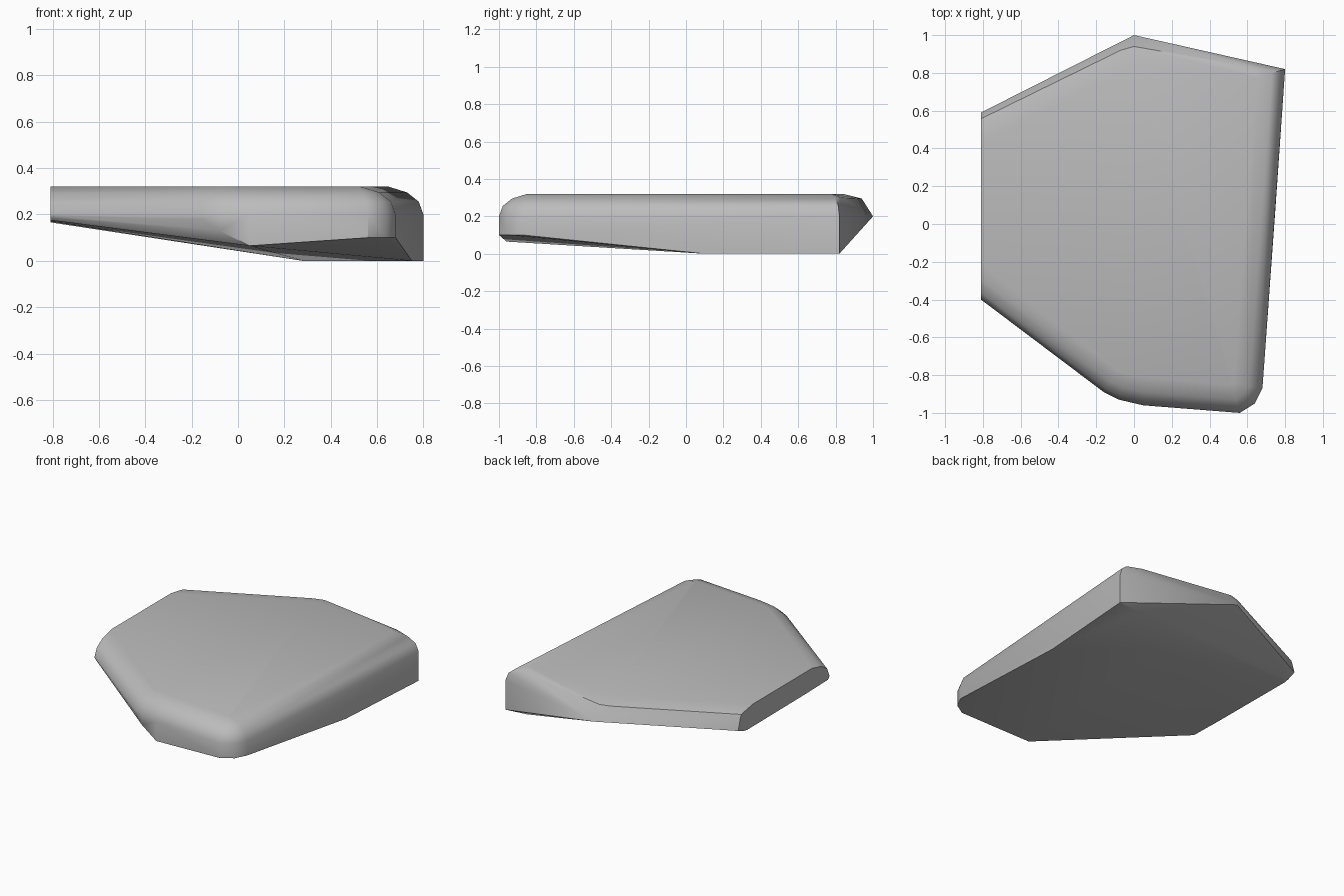
import bpy, bmesh, math
from mathutils import Vector

cube = bpy.data.objects.get("Cube")
if cube:
    bpy.data.objects.remove(cube, do_unlink=True)

stone = bpy.data.materials.new("grey stone")
stone.use_nodes = True
grey = (0.5, 0.5, 0.5, 1)
stone.diffuse_color = grey
stone.node_tree.nodes["Principled BSDF"].inputs["Base Color"].default_value = grey

# rounded shoulder: distance inwards and height
SHOULDER = [(0, .2), (.02, .255), (.07, .295), (.15, .32)]

# rim corners: x, y, height of lower edge, inward direction
RIM = [
    (.8, .82, 0, (-1, -.3)),
    (.68, -.87, .1, (-1, .2)),
    (.64, -.95, .1, (-.8, .8)),
    (.56, -1, .1, (-.3, 1)),
    (.05, -.96, .065, (.1, 1)),
    (-.08, -.93, .13, (.3, .9)),
    (-.16, -.89, .18, (.5, .8)),
    (-1, -.257, .2, (.6, .8)),
]

# chamfered back edge
BACK = [
    (0, 1, .2), (0, .94, .295), (-.07, .92, .295), (0, .84, .32),
    (.63, .83, .3), (-1, .494, .195), (-1, .464, .297), (-1, .33, .32),
]

# level patch of the underside, which the slab rests on
FOOT = [(.75, .1, 0), (.28, .5, 0), (.65, .8, 0)]

points = list(BACK + FOOT)
for x, y, low, (dx, dy) in RIM:
    points.append((x, y, low))
    points += [(x + dx * d, y + dy * d, z) for d, z in SHOULDER]

# wrap the slab around its points
bm = bmesh.new()
for p in points:
    bm.verts.new(p)
hull = bmesh.ops.convex_hull(bm, input=bm.verts)
loose = [v for v in bm.verts if not v.link_faces]
bmesh.ops.delete(bm, geom=loose, context='VERTS')

# straight broken end
cut = bmesh.ops.bisect_plane(
    bm, geom=bm.verts[:] + bm.edges[:] + bm.faces[:],
    plane_co=(-.81, 0, 0), plane_no=(-1, 0, 0), clear_outer=True)
rim = [e for e in cut["geom_cut"] if isinstance(e, bmesh.types.BMEdge)]
bmesh.ops.contextual_create(bm, geom=rim)
bmesh.ops.dissolve_limit(bm, angle_limit=math.radians(1),
                         verts=bm.verts[:], edges=bm.edges[:])
bmesh.ops.recalc_face_normals(bm, faces=bm.faces[:])

mesh = bpy.data.meshes.new("stone_slab")
bm.to_mesh(mesh)
bm.free()
mesh.materials.append(stone)
slab = bpy.data.objects.new("stone_slab", mesh)
bpy.context.collection.objects.link(slab)

# soft shoulders, crisp chamfer and underside
bpy.context.view_layer.objects.active = slab
slab.select_set(True)
bpy.ops.object.shade_smooth_by_angle(angle=math.radians(35))
